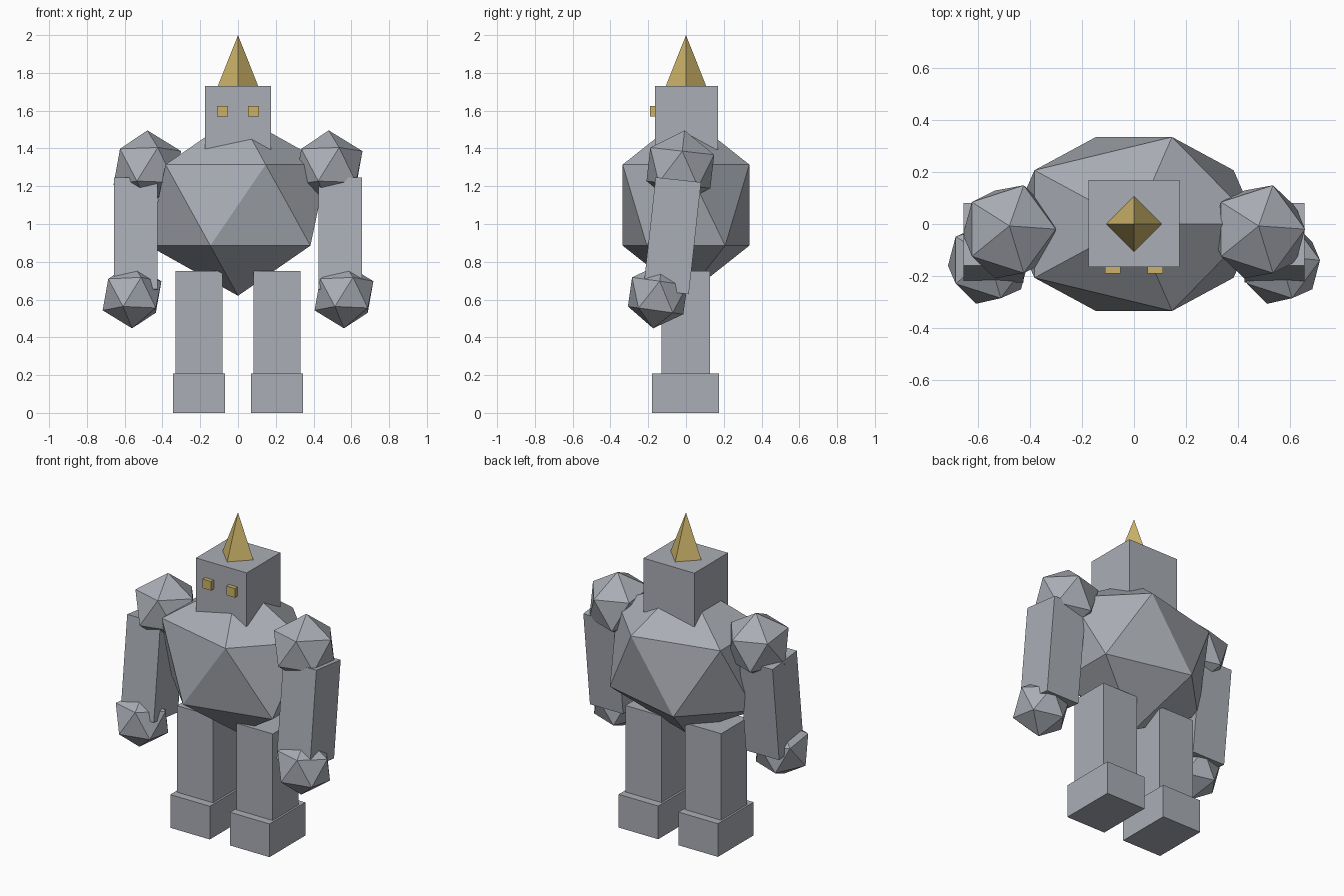
import bpy, bmesh, math
from mathutils import Matrix

default_cube = bpy.data.objects.get("Cube")
if default_cube:
    bpy.data.objects.remove(default_cube, do_unlink=True)


def make_material(name, color):
    mat = bpy.data.materials.new(name)
    mat.use_nodes = True
    mat.diffuse_color = color
    mat.node_tree.nodes["Principled BSDF"].inputs["Base Color"].default_value = color
    return mat


stone = make_material("stone_grey", (0.40, 0.42, 0.46, 1))
gold = make_material("dull_gold", (0.60, 0.45, 0.14, 1))


def add_part(name, kind, center, size, mat=stone, tilt=0):
    """Boxes take full sizes; rocks and spikes take radii or unit scales."""
    bm = bmesh.new()
    if kind == "box":
        bmesh.ops.create_cube(bm, size=1)
    elif kind == "rock":
        bmesh.ops.create_icosphere(bm, subdivisions=1, radius=1)
    else:
        bmesh.ops.create_cone(bm, cap_ends=True, segments=4,
                              radius1=1, radius2=0, depth=1)
    bmesh.ops.scale(bm, vec=size, verts=bm.verts)
    bmesh.ops.rotate(bm, matrix=Matrix.Rotation(math.radians(tilt), 3, "X"),
                     verts=bm.verts)
    mesh = bpy.data.meshes.new(name)
    bm.to_mesh(mesh)
    bm.free()
    mesh.materials.append(mat)
    obj = bpy.data.objects.new(name, mesh)
    obj.location = center
    bpy.context.collection.objects.link(obj)
    return obj


# Torso, head and horn
add_part("torso", "rock", (0, 0, 1.10), (0.53, 0.394, 0.48))
add_part("head", "box", (0, 0.002, 1.563), (0.352, 0.334, 0.336))
add_part("horn", "spike", (0, 0, 1.865), (0.107, 0.107, 0.27), gold)

# Paired parts: the arms swing slightly forward
for side, s in (("left", 1), ("right", -1)):
    add_part(side + "_eye", "box", (s * 0.082, -0.165, 1.597),
             (0.059, 0.05, 0.057), gold)
    add_part(side + "_shoulder", "rock", (s * 0.48, -0.03, 1.297),
             (0.2, 0.2, 0.2), tilt=-6.5)
    add_part(side + "_arm", "box", (s * 0.541, -0.073, 0.938),
             (0.23, 0.242, 0.596), tilt=-6.3)
    add_part(side + "_fist", "rock", (s * 0.561, -0.15, 0.62),
             (0.174, 0.174, 0.174), tilt=-8)
    add_part(side + "_leg", "box", (s * 0.207, -0.002, 0.475),
             (0.25, 0.256, 0.55))
    add_part(side + "_foot", "box", (s * 0.207, -0.002, 0.104),
             (0.274, 0.354, 0.208))
